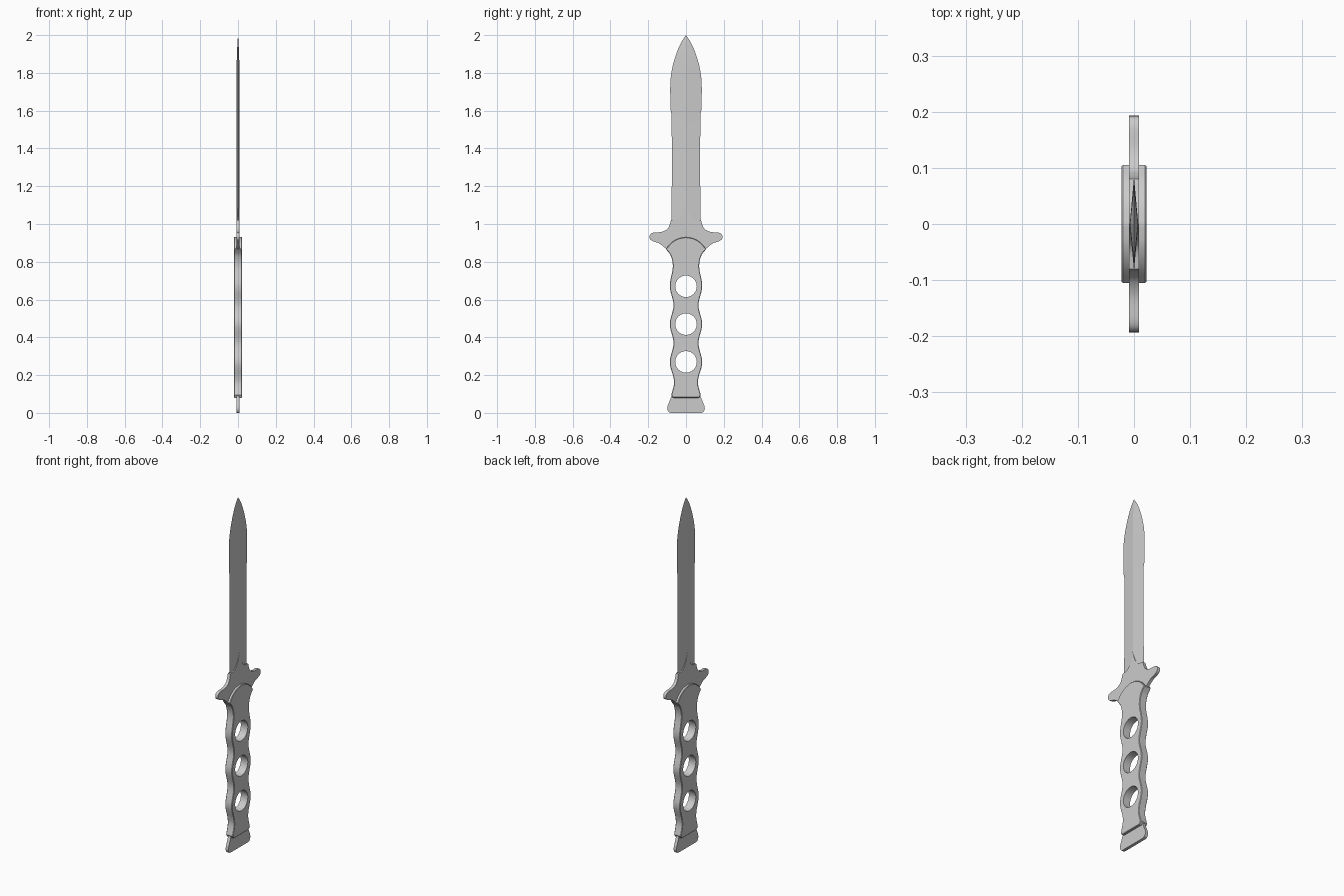
import bpy, bmesh, math
from mathutils import Vector

cube = bpy.data.objects.get("Cube")
if cube:
    bpy.data.objects.remove(cube, do_unlink=True)

steel = bpy.data.materials.new("pale_grey_steel")
steel.use_nodes = True
grey = (0.6, 0.6, 0.6, 1)
steel.diffuse_color = grey
steel.node_tree.nodes["Principled BSDF"].inputs["Base Color"].default_value = grey


def smooth_path(points, steps=6):
    """Catmull-Rom curve through (y, z) points."""
    p = [Vector(q) for q in points]
    p = [2 * p[0] - p[1]] + p + [2 * p[-1] - p[-2]]
    out = []
    for a, b, c, d in zip(p, p[1:], p[2:], p[3:]):
        for i in range(steps):
            t = i / steps
            out.append(0.5 * (2 * b + (c - a) * t + (2 * a - 5 * b + 4 * c - d) * t * t
                              + (3 * b - a - 3 * c + d) * t ** 3))
    return out + [p[-2]]


def half_outline(*segments):
    """Join smooth segments, keeping a sharp corner between them."""
    out = []
    for seg in segments:
        path = smooth_path(seg)
        out += path[1:] if out and (out[-1] - path[0]).length < 1e-5 else path
    return out


def finish(name, bm):
    bmesh.ops.remove_doubles(bm, verts=bm.verts, dist=1e-5)
    bmesh.ops.recalc_face_normals(bm, faces=bm.faces)
    mesh = bpy.data.meshes.new(name)
    bm.to_mesh(mesh)
    bm.free()
    mesh.materials.append(steel)
    obj = bpy.data.objects.new(name, mesh)
    bpy.context.collection.objects.link(obj)
    return obj


def activate(obj):
    bpy.ops.object.select_all(action='DESELECT')
    obj.select_set(True)
    bpy.context.view_layer.objects.active = obj


def plate(name, half, thick, bevel):
    """Mirror a half outline (running bottom to top) and extrude it along x."""
    ring = half + [Vector((-q.x, q.y)) for q in reversed(half) if q.x > 1e-5]
    if half[0].x < 1e-5:
        ring = ring[:]
    bm = bmesh.new()
    face = bm.faces.new([bm.verts.new((-thick, q.x, q.y)) for q in ring])
    top = bmesh.ops.extrude_face_region(bm, geom=[face], use_keep_orig=True)
    moved = [v for v in top["geom"] if isinstance(v, bmesh.types.BMVert)]
    bmesh.ops.translate(bm, verts=moved, vec=(2 * thick, 0, 0))
    obj = finish(name, bm)
    if bevel:
        mod = obj.modifiers.new("chamfer", 'BEVEL')
        mod.width = bevel
        mod.segments = 1
        mod.limit_method = 'ANGLE'
        mod.angle_limit = math.radians(60)
        activate(obj)
        bpy.ops.object.modifier_apply(modifier=mod.name)
    return obj


def shade(obj):
    activate(obj)
    bpy.ops.object.shade_smooth_by_angle(angle=math.radians(25))


# Handle: wavy finger grips under an arched top
grip = [(0.078, 0.095), (0.064, 0.15), (0.067, 0.19), (0.086, 0.27), (0.066, 0.37),
        (0.086, 0.47), (0.066, 0.57), (0.086, 0.67), (0.07, 0.77), (0.08, 0.83), (0.107, 0.868)]
arch = [(0.107, 0.868), (0.075, 0.903), (0.04, 0.923), (0, 0.931)]
handle = plate("handle", half_outline([(0.07, 0.08), (0.078, 0.095)], grip, arch), 0.022, 0.008)

# Three round holes through the handle
for z in (0.27, 0.47, 0.67):
    bpy.ops.mesh.primitive_cylinder_add(vertices=40, radius=0.057, depth=0.2,
                                        location=(0, 0, z), rotation=(0, math.pi / 2, 0))
    cutter = bpy.context.object
    cutter.hide_render = True
    cutter.data.materials.append(steel)
    mod = handle.modifiers.new("hole", 'BOOLEAN')
    mod.operation = 'DIFFERENCE'
    mod.solver = 'EXACT'
    mod.object = cutter
    activate(handle)
    bpy.ops.object.modifier_apply(modifier=mod.name)
    bpy.data.objects.remove(cutter, do_unlink=True)
shade(handle)

# Pommel: flared end of the tang with rounded corners
pommel = plate("pommel", half_outline(
    [(0.08, 0), (0.092, 0.005), (0.099, 0.02), (0.098, 0.035)],
    [(0.098, 0.035), (0.076, 0.09), (0.06, 0.13)]), 0.0085, 0)
shade(pommel)

# Guard: swept quillons, with a spike running up the blade
guard = plate("guard", half_outline(
    [(0.05, 0.8), (0.08, 0.85), (0.107, 0.87), (0.14, 0.896), (0.175, 0.909), (0.191, 0.922),
     (0.191, 0.942), (0.175, 0.954), (0.13, 0.958), (0.1, 0.973), (0.087, 0.995), (0.08, 1.02)],
    [(0.08, 1.02), (0.045, 1.028), (0.02, 1.055), (0.006, 1.09), (0, 1.112)]), 0.0085, 0)
shade(guard)

# Blade: flattened diamond section, tapering to the point
edge = half_outline([(0.08, 0.95), (0.077, 1.03), (0.075, 1.3), (0.076, 1.58)],
                    [(0.076, 1.58), (0.082, 1.605)],
                    [(0.082, 1.605), (0.083, 1.74), (0.073, 1.825), (0.05, 1.905), (0.025, 1.962), (0, 2.0)])
bm = bmesh.new()
rings = []
for q in edge:
    ridge = 0.0075 * min(1, q.x / 0.07)
    rings.append([bm.verts.new(v) for v in
                  ((ridge, 0, q.y), (0, q.x, q.y), (-ridge, 0, q.y), (0, -q.x, q.y))])
for low, high in zip(rings, rings[1:]):
    for i in range(4):
        j = (i + 1) % 4
        bm.faces.new((low[i], low[j], high[j], high[i]))
bm.faces.new(rings[0])
blade = finish("blade", bm)
activate(blade)
bpy.ops.object.shade_smooth_by_angle(angle=math.radians(5))
